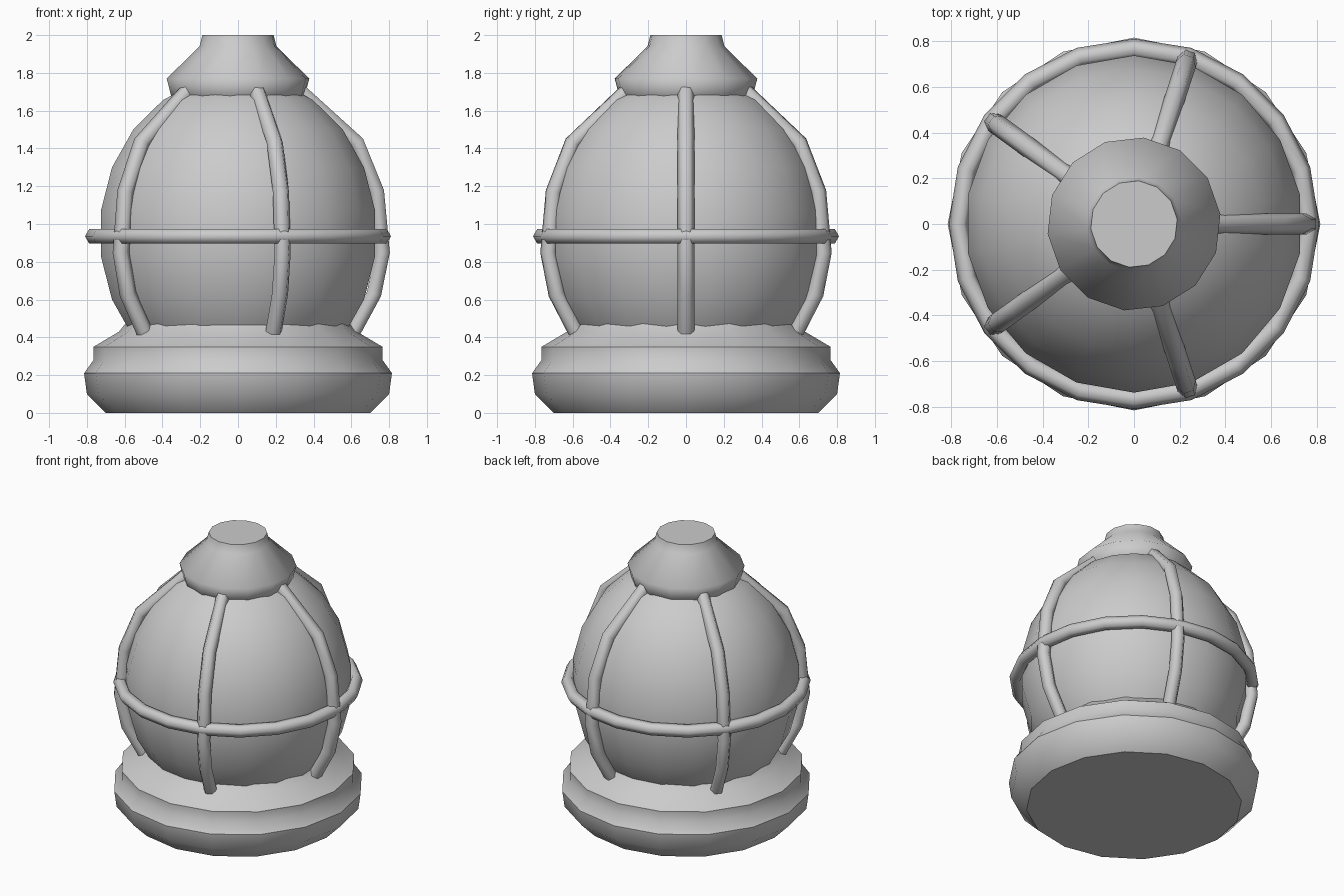
import bpy
from math import sin, cos, tau, radians

if "Cube" in bpy.data.objects:
    bpy.data.objects.remove(bpy.data.objects["Cube"], do_unlink=True)

grey = bpy.data.materials.new("light_grey")
grey.use_nodes = True
colour = (0.6, 0.6, 0.6, 1)
grey.diffuse_color = colour
grey.node_tree.nodes["Principled BSDF"].inputs["Base Color"].default_value = colour


def finish(obj, name, angle):
    obj.name = name
    obj.data.materials.clear()
    obj.data.materials.append(grey)
    bpy.ops.object.select_all(action="DESELECT")
    obj.select_set(True)
    bpy.context.view_layer.objects.active = obj
    bpy.ops.object.shade_smooth_by_angle(angle=radians(angle))


def lathe(name, profile, sides, turn=0.0, angle=40):
    """Spin a bottom-to-top (radius, height) profile and close both ends."""
    verts = [(r * cos(tau * (i + turn) / sides), r * sin(tau * (i + turn) / sides), z)
             for r, z in profile for i in range(sides)]
    faces = [list(range(sides))[::-1]]
    for k in range(len(profile) - 1):
        for i in range(sides):
            j = (i + 1) % sides
            a, b = k * sides, (k + 1) * sides
            faces.append((a + i, a + j, b + j, b + i))
    faces.append([(len(profile) - 1) * sides + i for i in range(sides)])
    mesh = bpy.data.meshes.new(name)
    mesh.from_pydata(verts, [], faces)
    obj = bpy.data.objects.new(name, mesh)
    bpy.context.collection.objects.link(obj)
    finish(obj, name, angle)


def tube(name, points, radius, closed=False):
    """Six-sided bar along a path."""
    curve = bpy.data.curves.new(name, "CURVE")
    curve.dimensions = "3D"
    curve.bevel_depth = radius
    curve.bevel_resolution = 1
    curve.use_fill_caps = not closed
    spline = curve.splines.new("POLY")
    spline.points.add(len(points) - 1)
    for p, co in zip(spline.points, points):
        p.co = (*co, 1)
    spline.use_cyclic_u = closed
    obj = bpy.data.objects.new(name, curve)
    bpy.context.collection.objects.link(obj)
    bpy.ops.object.select_all(action="DESELECT")
    obj.select_set(True)
    bpy.context.view_layer.objects.active = obj
    bpy.ops.object.convert(target="MESH")
    finish(bpy.context.view_layer.objects.active, name, 65)


# Stepped base with a rounded rim
lathe("base", [(0.70, 0), (0.80, 0.1), (0.815, 0.21), (0.765, 0.28), (0.765, 0.35),
               (0.63, 0.43), (0.59, 0.48), (0.5, 0.48)], 16)

# Glass globe
bpy.ops.mesh.primitive_uv_sphere_add(segments=18, ring_count=11, location=(0, 0, 0.95))
globe = bpy.context.object
globe.scale = (0.745, 0.745, 0.84)
finish(globe, "globe", 60)

# Conical cap
lathe("cap", [(0.28, 1.63), (0.35, 1.655), (0.38, 1.77), (0.205, 1.94), (0.19, 2)],
      14, 0.25, 60)

# Five upright guard bars
bar = [(0.60, 0.41), (0.72, 0.63), (0.765, 0.85), (0.735, 1.17), (0.63, 1.43), (0.33, 1.70)]
for n in range(5):
    a = tau * n / 5
    tube(f"guard_bar_{n + 1}", [(r * cos(a), r * sin(a), z) for r, z in bar], 0.045)

# Horizontal guard ring
tube("guard_ring", [(0.767 * cos(tau * i / 20), 0.767 * sin(tau * i / 20), 0.935)
                    for i in range(20)], 0.043, True)
